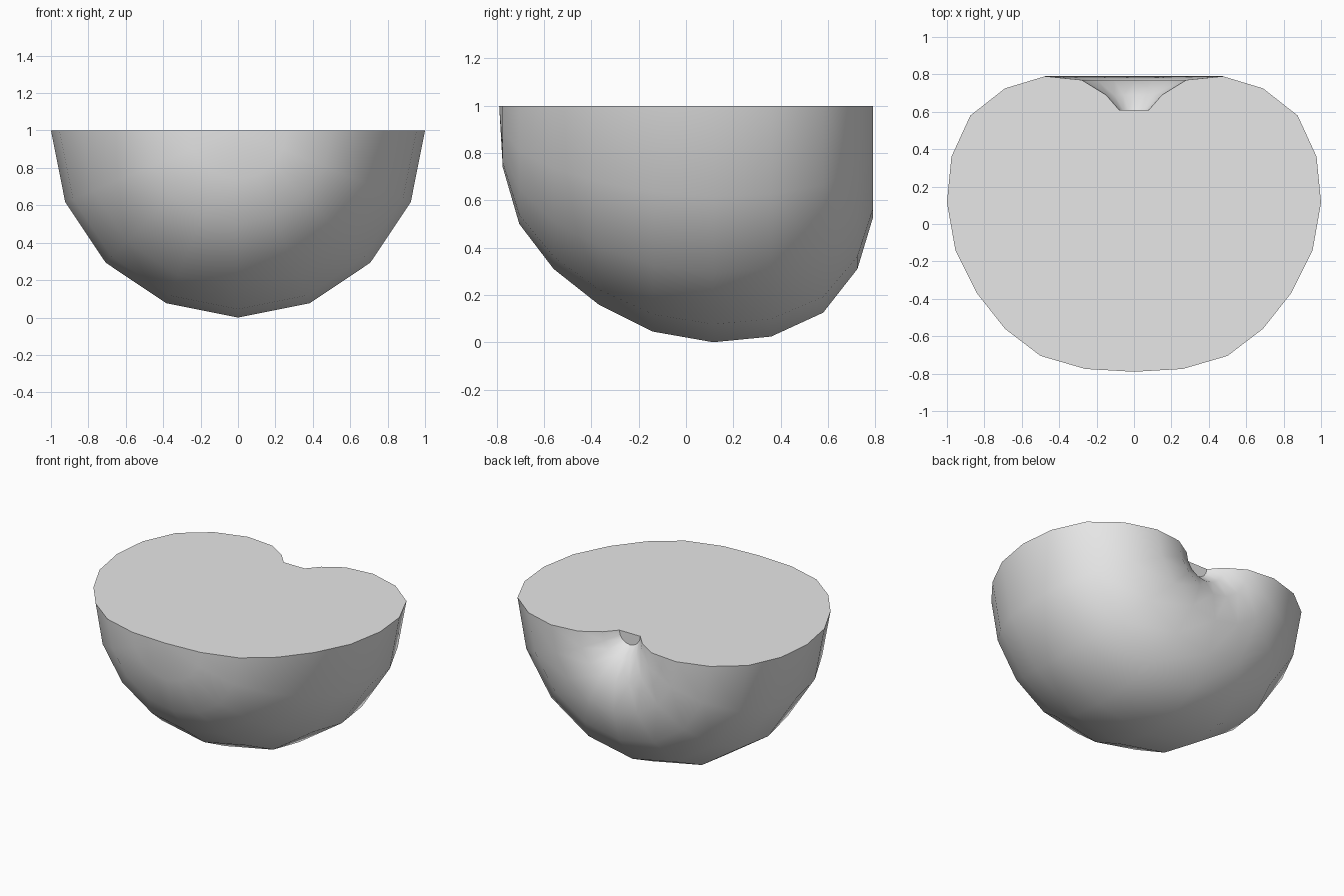
import bpy, bmesh, math
from mathutils import Vector

cube = bpy.data.objects.get("Cube")
if cube:
    bpy.data.objects.remove(cube, do_unlink=True)

# Single plain grey
grey = bpy.data.materials.new("light_grey")
grey.use_nodes = True
grey.diffuse_color = (0.8, 0.8, 0.8, 1)
grey.node_tree.nodes["Principled BSDF"].inputs["Base Color"].default_value = (0.8, 0.8, 0.8, 1)

# Profile as (radius, y), from the front tip to the dimple at the back
profile = [(0, -0.79), (0.26, -0.775), (0.50, -0.705), (0.69, -0.56),
           (0.84, -0.37), (0.955, -0.14), (1.0, 0.115), (0.976, 0.36),
           (0.875, 0.58), (0.69, 0.725), (0.475, 0.79), (0.28, 0.77),
           (0.15, 0.69), (0.08, 0.61), (0, 0.61)]

# Half turn of the profile about the lengthwise axis, below the cut plane
bm = bmesh.new()
verts = [bm.verts.new((r, y, 1.0)) for r, y in profile]
edges = [bm.edges.new(pair) for pair in zip(verts, verts[1:])]
bmesh.ops.spin(bm, geom=verts + edges, cent=Vector((0, 0, 1)), axis=Vector((0, 1, 0)),
               angle=math.pi, steps=8, use_duplicate=False)
bmesh.ops.remove_doubles(bm, verts=bm.verts, dist=0.0005)

# Flat cut face closing the half
rim = [e for e in bm.edges if e.is_boundary]
bmesh.ops.holes_fill(bm, edges=rim, sides=0)
bmesh.ops.recalc_face_normals(bm, faces=bm.faces)

mesh = bpy.data.meshes.new("half_fruit")
bm.to_mesh(mesh)
bm.free()
mesh.materials.append(grey)
half_fruit = bpy.data.objects.new("half_fruit", mesh)
bpy.context.collection.objects.link(half_fruit)

# Smooth skin, sharp cut edge
for o in bpy.context.selected_objects:
    o.select_set(False)
half_fruit.select_set(True)
bpy.context.view_layer.objects.active = half_fruit
bpy.ops.object.shade_smooth_by_angle(angle=math.radians(30))
